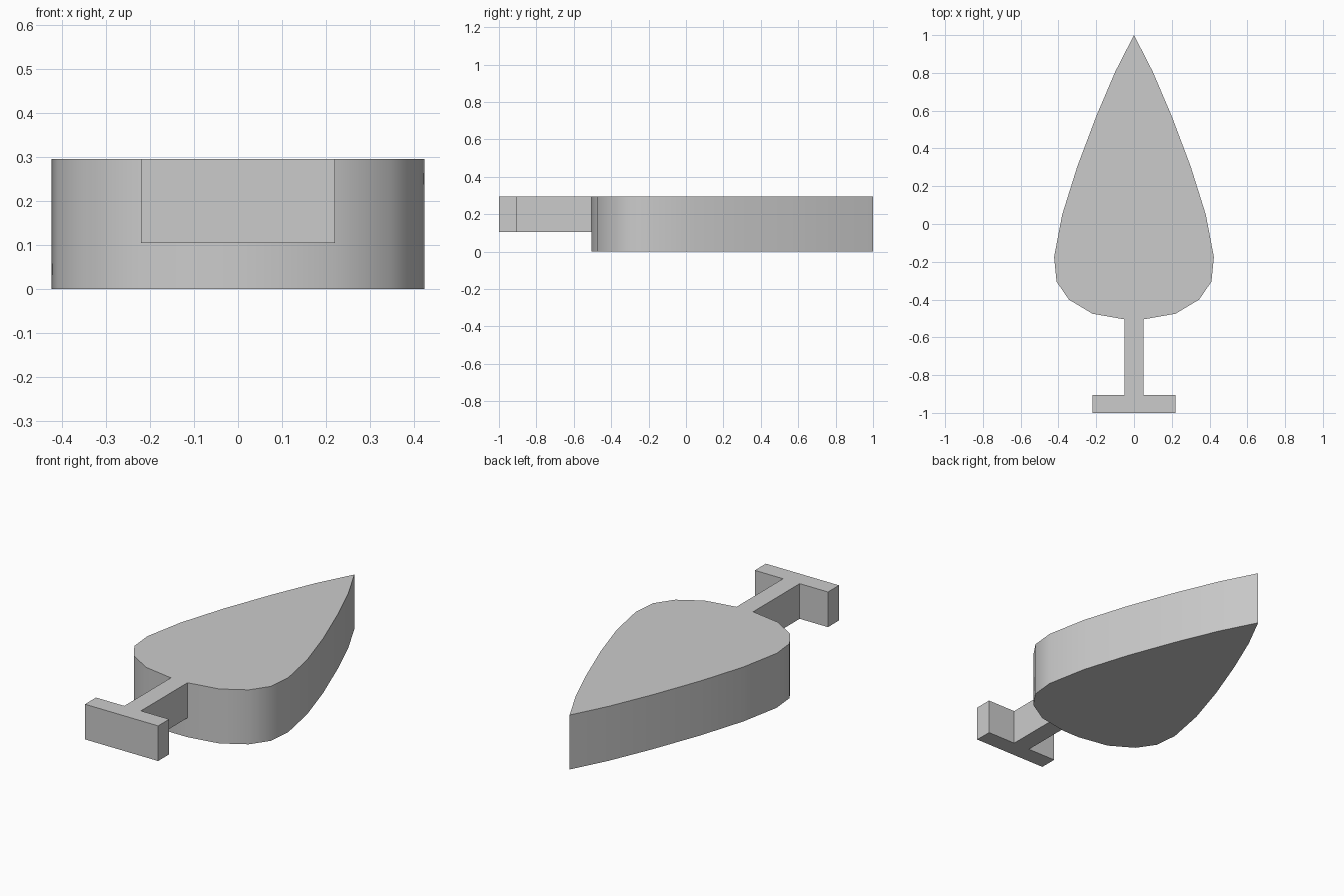
import bpy
import bmesh
import math

cube = bpy.data.objects.get("Cube")
if cube:
    bpy.data.objects.remove(cube, do_unlink=True)

grey = bpy.data.materials.new("plain_grey")
grey.use_nodes = True
colour = (0.6, 0.6, 0.6, 1)
grey.diffuse_color = colour
grey.node_tree.nodes["Principled BSDF"].inputs["Base Color"].default_value = colour


def extruded(name, half, bottom, top):
    """Mirror a half outline (front to back) across x and extrude it upward."""
    outline = half + [(-x, y) for x, y in reversed(half) if x > 0]
    bm = bmesh.new()
    face = bm.faces.new([bm.verts.new((x, y, bottom)) for x, y in outline])
    grown = bmesh.ops.extrude_face_region(bm, geom=[face])
    verts = [v for v in grown["geom"] if isinstance(v, bmesh.types.BMVert)]
    bmesh.ops.translate(bm, verts=verts, vec=(0, 0, top - bottom))
    bmesh.ops.recalc_face_normals(bm, faces=bm.faces)
    mesh = bpy.data.meshes.new(name)
    bm.to_mesh(mesh)
    bm.free()
    mesh.materials.append(grey)
    obj = bpy.data.objects.new(name, mesh)
    bpy.context.collection.objects.link(obj)
    return obj


TOP = 0.296

# Leaf-shaped body with softly shaded sides and a sharp tip
body = extruded("leaf_body", [
    (0.05, -0.505), (0.22, -0.475), (0.345, -0.4), (0.41, -0.305),
    (0.423, -0.175), (0.38, 0.05), (0.3, 0.305), (0.2, 0.57),
    (0.1, 0.805), (0, 1)], 0, TOP)
bpy.ops.object.select_all(action="DESELECT")
body.select_set(True)
bpy.context.view_layer.objects.active = body
bpy.ops.object.shade_smooth_by_angle(angle=math.radians(40))

# T-shaped handle, flush with the top of the body
extruded("t_handle", [
    (0.22, -1), (0.22, -0.905), (0.05, -0.905), (0.05, -0.505)], 0.105, TOP)
